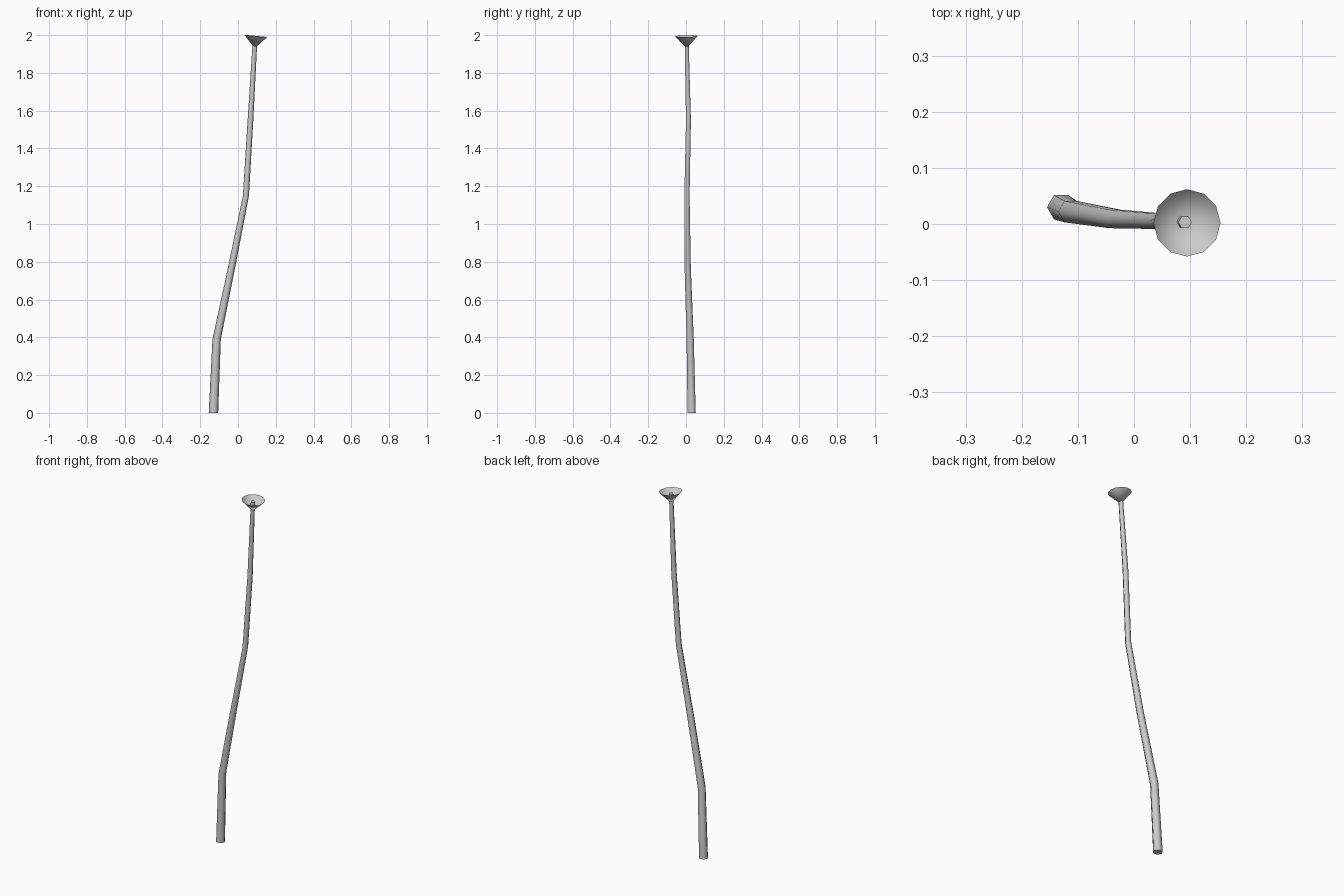
import bpy, bmesh, math
from mathutils import Vector

if "Cube" in bpy.data.objects:
    bpy.data.objects.remove(bpy.data.objects["Cube"])


def finish(name, bm, angle):
    bmesh.ops.recalc_face_normals(bm, faces=bm.faces)
    me = bpy.data.meshes.new(name)
    bm.to_mesh(me)
    bm.free()
    ob = bpy.data.objects.new(name, me)
    bpy.context.collection.objects.link(ob)
    bpy.ops.object.select_all(action='DESELECT')
    ob.select_set(True)
    bpy.context.view_layer.objects.active = ob
    bpy.ops.object.shade_smooth_by_angle(angle=math.radians(angle))
    return ob


# Stem: tapered six-sided tube swept through crooked centre points (x, y, z, radius)
path = [(-0.130, 0.030, 0.00, 0.025), (-0.113, 0.022, 0.39, 0.022),
        (-0.034, 0.009, 0.77, 0.019), (0.042, 0.005, 1.15, 0.016),
        (0.066, 0.013, 1.55, 0.015), (0.091, 0.003, 1.985, 0.012)]
bm = bmesh.new()
rings = []
for x, y, z, r in path:
    rings.append([bm.verts.new((x + r * math.cos(i * math.pi / 3),
                                y + r * math.sin(i * math.pi / 3), z)) for i in range(6)])
for a, b in zip(rings, rings[1:]):
    for i in range(6):
        j = (i + 1) % 6
        bm.faces.new((a[i], a[j], b[j], b[i]))
bm.faces.new(rings[0][::-1])
bm.faces.new(rings[-1])
finish("stem", bm, 70)

# Flower cup: open twelve-sided cone, tilted along the stem tip
bm = bmesh.new()
bmesh.ops.create_cone(bm, cap_ends=False, segments=12, radius1=0.0, radius2=0.06, depth=0.065)
bmesh.ops.remove_doubles(bm, verts=bm.verts, dist=1e-5)
bmesh.ops.translate(bm, verts=bm.verts, vec=(0, 0, -0.0325))
cup = finish("flower_cup", bm, 60)
cup.location = (0.0945, 0.002, 1.9945)
cup.rotation_mode = 'QUATERNION'
cup.rotation_quaternion = Vector((0, 0, 1)).rotation_difference(Vector((0.09, -0.03, 1)))
